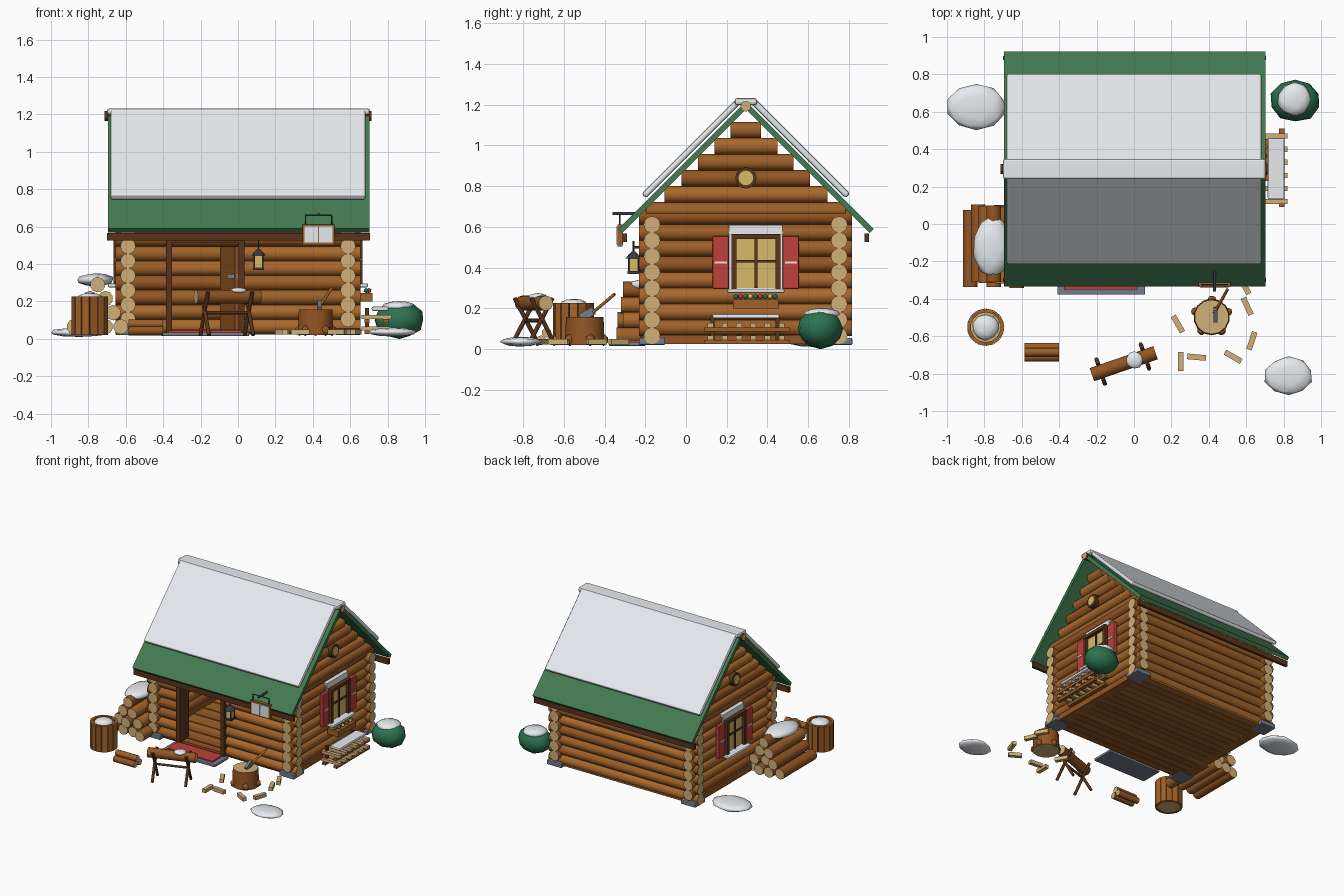
import bpy, bmesh, math, random
from mathutils import Vector, Matrix, Euler

if "Cube" in bpy.data.objects:
    bpy.data.objects.remove(bpy.data.objects["Cube"])
random.seed(4)
YC = 0.294  # ridge line


def mat(name, hexa):
    m = bpy.data.materials.new(name)
    rgb = [(int(hexa[i:i + 2], 16) / 255) ** 2.2 for i in (0, 2, 4)]
    m.diffuse_color = (*rgb, 1)
    m.use_nodes = True
    m.node_tree.nodes["Principled BSDF"].inputs["Base Color"].default_value = m.diffuse_color
    return m


BARK = [mat("bark_%d" % i, h) for i, h in enumerate(("A8682F", "9C602C", "925628"))]
END, DARK, GREEN = mat("cut_wood", "D0AE78"), mat("dark_wood", "593721"), mat("green", "457A52")
SNOW, RED, STONE = mat("snow", "E6EAEE"), mat("red", "BE423C"), mat("stone", "737C8A")
GLASS, IRON, LEAF = mat("glass", "D8B868"), mat("iron", "3A3D42"), mat("leaf", "2F7250")


def bark():
    return random.choice(BARK)


def finish(name, bm, mats, bevel=0):
    me = bpy.data.meshes.new(name)
    bm.to_mesh(me)
    bm.free()
    for m in mats:
        me.materials.append(m)
    ob = bpy.data.objects.new(name, me)
    bpy.context.collection.objects.link(ob)
    if bevel:
        b = ob.modifiers.new("bevel", 'BEVEL')
        b.width, b.segments = bevel, 2
    return ob


def box(name, c, s, m, rot=(0, 0, 0), bevel=0):
    bm = bmesh.new()
    bmesh.ops.create_cube(bm, size=1, matrix=Matrix.Diagonal((*s, 1)))
    ob = finish(name, bm, [m], bevel)
    ob.location, ob.rotation_euler = c, rot
    return ob


def span(name, x, y, z, m, bevel=0):
    c = [(a + b) / 2 for a, b in (x, y, z)]
    return box(name, c, [b - a for a, b in (x, y, z)], m, bevel=bevel)


def rod(name, p, q, r, m, end=None, n=12, r2=None):
    p, q = Vector(p), Vector(q)
    bm = bmesh.new()
    bmesh.ops.create_cone(bm, cap_ends=True, segments=n, radius1=r, radius2=r if r2 is None else r2,
                          depth=(q - p).length)
    for f in bm.faces:
        cap = abs(f.normal.z) > 0.95
        f.smooth = not cap and n > 6
        f.material_index = 1 if cap else 0
    ob = finish(name, bm, [m, end or m])
    ob.location = (p + q) / 2
    ob.rotation_euler = (q - p).to_track_quat('Z', 'Y').to_euler()
    return ob


def blob(name, c, s, m, sub=2, jitter=0.05):
    bm = bmesh.new()
    bmesh.ops.create_icosphere(bm, subdivisions=sub, radius=1)
    for v in bm.verts:
        v.co *= 1 + random.uniform(-jitter, jitter)
        v.co = Vector(a * b for a, b in zip(v.co, s))
    for f in bm.faces:
        f.smooth = True
    ob = finish(name, bm, [m])
    ob.location = c
    return ob


# log walls, courses interlocking at the corners
P, R = 0.078, 0.041
YF, YB, XW = -0.167, 0.752, 0.588
for i in range(8):
    z = 0.065 + P * i
    rod("back_log", (-0.655, YB, z), (0.655, YB, z), R, bark(), END)
    for a, b in ([(-0.655, -0.38), (0.03, 0.655)] if i < 6 else [(-0.655, 0.655)]):
        rod("front_log", (a, YF, z), (b, YF, z), R, bark(), END)
    for sx in (-XW, XW):
        rod("side_log", (sx, -0.23, z + P / 2), (sx, 0.815, z + P / 2), R, bark(), END)
for sx in (-XW, XW):
    span("sill_log", (sx - 0.035, sx + 0.035), (-0.2, 0.79), (0.025, 0.07), BARK[2])
    for k, h in enumerate((0.49, 0.4, 0.315, 0.235, 0.155, 0.075)):
        z = 0.68 + 0.079 * k
        rod("gable_log", (sx, YC - h, z), (sx, YC + h, z), R, bark())
    for y in (YF, YB):
        span("corner_stone", (sx - 0.065, sx + 0.065), (y - 0.065, y + 0.065), (0.02, 0.055), STONE, 0.006)

# floor planks
for i in range(16):
    y = -0.19 + 0.061 * i
    span("floor_plank", (-0.61, 0.61), (y, y + 0.056), (0.025, 0.045 + 0.004 * (i % 2)), bark())

# roof slopes, snow sheets, fascia
for s in (-1, 1):
    rot = (-s * math.pi / 4, 0, 0)
    box("roof_slope", (0.004, YC + s * 0.308, 1.197 - 0.308), (1.4, 0.875, 0.028), GREEN, rot)
    box("roof_snow", (0, YC + s * 0.268, 1.235 - 0.25), (1.365, 0.66, 0.032), SNOW, rot, 0.012)
    y = YC + s * 0.594
    span("eave_fascia", (-0.7, 0.705), (y - 0.011, y + 0.011), (0.525, 0.567), DARK)
rod("ridge_pole", (-0.715, YC, 1.192), (0.715, YC, 1.192), 0.026, DARK, END)
span("ridge_snow", (-0.7, 0.705), (YC - 0.055, YC + 0.055), (1.198, 1.232), SNOW, 0.012)

# doorway, door left ajar, step and mat
for x in (-0.37, 0.02):
    span("door_post", (x - 0.016, x + 0.016), (-0.225, -0.11), (0.03, 0.54), DARK)
span("door_lintel", (-0.385, 0.035), (-0.225, -0.11), (0.515, 0.55), DARK)
box("door_panel", (-0.045, 0.03, 0.285), (0.025, 0.29, 0.47), BARK[2], (0, 0, math.radians(16)))
box("door_latch", (-0.03, -0.1, 0.335), (0.06, 0.02, 0.025), STONE)
span("door_step", (-0.41, 0.06), (-0.378, -0.2), (0.015, 0.035), STONE, 0.005)
span("door_mat", (-0.375, 0.02), (-0.35, -0.22), (0.035, 0.045), RED)

# side windows with shutters, and round gable windows
for s in (-1, 1):
    X = lambda a, b: sorted((s * a, s * b))
    yw = 0.343 if s > 0 else 0.31
    Y = lambda a, b: (yw + a, yw + b)
    span("window_snow_frame", X(0.58, 0.635), Y(-0.132, 0.132), (0.285, 0.61), SNOW)
    span("window_glass", X(0.6, 0.642), Y(-0.1, 0.1), (0.3, 0.545), GLASS)
    for a in (-0.108, 0.108):
        span("window_jamb", X(0.6, 0.665), Y(a - 0.012, a + 0.012), (0.285, 0.56), DARK)
    span("window_head", X(0.6, 0.668), Y(-0.12, 0.12), (0.54, 0.565), DARK)
    span("window_mullion", X(0.6, 0.652), Y(-0.007, 0.007), (0.3, 0.545), DARK)
    span("window_rail", X(0.6, 0.65), Y(-0.1, 0.1), (0.424, 0.438), DARK)
    span("window_sill_snow", X(0.6, 0.695), Y(-0.14, 0.14), (0.275, 0.296), SNOW, 0.007)
    for a in (-0.172, 0.172):
        span("shutter", X(0.625, 0.655), Y(a - 0.04, a + 0.04), (0.295, 0.555), RED, 0.006)
        span("shutter_batten", X(0.65, 0.66), Y(a - 0.03, a + 0.03), (0.42, 0.43), SNOW)
    rod("round_window_ring", (s * 0.6, YC, 0.84), (s * 0.648, YC, 0.84), 0.052, DARK, n=16)
    rod("round_window_glass", (s * 0.61, YC, 0.84), (s * 0.655, YC, 0.84), 0.036, GLASS, n=16)

# flower box under the right window
span("flower_box", (0.625, 0.72), (0.23, 0.455), (0.2, 0.245), BARK[1])
for i in range(9):
    blob("flower", (0.685 + 0.015 * (i % 2), 0.245 + 0.024 * i, 0.258), (0.014, 0.014, 0.014),
         (LEAF, RED, LEAF, GLASS)[i % 4], 1)

# slatted rack with snow beside the right wall
for z in (0.045, 0.105):
    for x in (0.69, 0.79):
        span("rack_rail", (x - 0.014, x + 0.014), (0.09, 0.51), (z - 0.02, z), BARK[1])
    for i in range(6):
        y = 0.12 + 0.07 * i
        span("rack_slat", (0.66, 0.82), (y - 0.014, y + 0.014), (z, z + 0.022), END)
for y in (0.13, 0.45):
    span("rack_post", (0.68, 0.70), (y - 0.01, y + 0.01), (0.03, 0.165), DARK)
span("rack_snow", (0.715, 0.805), (0.13, 0.46), (0.15, 0.172), SNOW, 0.008)

# firewood pile with snow
for row in range(4):
    for k in range(4 - row):
        x, z = -0.875 + 0.083 * k + 0.0415 * row, 0.065 + 0.075 * row
        j = random.uniform(-0.02, 0.02)
        rod("firewood", (x, -0.325 + j, z), (x, 0.085 + j, z), 0.041, bark(), END, 10)
blob("firewood_snow", (-0.76, -0.12, 0.315), (0.1, 0.165, 0.035), SNOW)

# barrel with staves
bx, by = -0.793, -0.552
for i in range(14):
    a = 2 * math.pi * i / 14
    box("barrel_stave", (bx + 0.088 * math.cos(a), by + 0.088 * math.sin(a), 0.123),
        (0.02, 0.04, 0.205), BARK[i % 3], (0, 0, a))
rod("barrel_body", (bx, by, 0.022), (bx, by, 0.21), 0.086, END, n=14)
blob("barrel_snow", (bx, by, 0.215), (0.07, 0.07, 0.032), SNOW)

# small log bundle
for y, z in ((-0.658, 0.043), (-0.712, 0.043), (-0.685, 0.08)):
    rod("bundle_log", (-0.585, y, z), (-0.4, y, z), 0.024, bark(), END, 10)

# sawhorse with crossed legs, log and snow
c, d, n = Vector((-0.055, -0.747, 0)), Vector((0.945, 0.326, 0)), Vector((-0.326, 0.945, 0))
up = Vector((0, 0, 1))
rod("sawhorse_log", c - d * 0.18 + up * 0.225, c + d * 0.18 + up * 0.225, 0.037, BARK[2], END)
for t in (-0.13, 0.12):
    for s in (-1, 1):
        rod("sawhorse_leg", c + d * t + n * s * 0.07 + up * 0.02, c + d * t - n * s * 0.055 + up * 0.25,
            0.011, DARK, n=8)
rod("sawhorse_brace", c - d * 0.13 + up * 0.14, c + d * 0.12 + up * 0.14, 0.009, DARK, n=8)
blob("sawhorse_snow", (0.003, -0.728, 0.258), (0.046, 0.046, 0.016), SNOW)

# chopping stump, roots and axe
sx, sy = 0.415, -0.497
rod("stump", (sx, sy, 0.02), (sx, sy, 0.157), 0.098, BARK[2], END, 14, 0.092)
for i in range(5):
    a = 2 * math.pi * i / 5 + 0.3
    blob("stump_root", (sx + 0.092 * math.cos(a), sy + 0.092 * math.sin(a), 0.045),
         (0.025, 0.025, 0.03), BARK[2], 1)
rod("axe_handle", (0.43, -0.475, 0.165), (0.5, -0.35, 0.27), 0.008, BARK[0], n=8)
box("axe_head", (0.435, -0.485, 0.172), (0.022, 0.075, 0.04), STONE, (0.5, 0, 0))
for x, y, a in ((0.235, -0.535, -60), (0.605, -0.44, -65), (0.63, -0.625, 72), (0.53, -0.71, -30),
                (0.335, -0.712, -5), (0.25, -0.735, 90), (0.59, -0.33, -60)):
    box("wood_chip", (x, y, 0.036), (0.1, 0.03, 0.028), END, (0, 0, math.radians(a)))

# lantern by the door
lx, ly = 0.11, -0.258
span("lantern_base", (lx - 0.03, lx + 0.03), (ly - 0.03, ly + 0.03), (0.368, 0.382), IRON)
span("lantern_glass", (lx - 0.022, lx + 0.022), (ly - 0.022, ly + 0.022), (0.38, 0.445), GLASS)
for a in (-0.023, 0.023):
    for b in (-0.023, 0.023):
        rod("lantern_bar", (lx + a, ly + b, 0.375), (lx + a, ly + b, 0.45), 0.004, IRON, n=6)
rod("lantern_cap", (lx, ly, 0.445), (lx, ly, 0.48), 0.04, IRON, n=8, r2=0.008)
rod("lantern_hook", (lx, ly, 0.47), (lx, ly, 0.53), 0.004, IRON, n=6)
rod("lantern_arm", (lx, ly, 0.5), (lx, -0.17, 0.5), 0.006, IRON, n=6)

# hanging board on an iron bracket
gx, gy = 0.431, -0.325
span("board_frame", (gx - 0.085, gx + 0.085), (gy - 0.012, gy + 0.012), (0.503, 0.612), BARK[1])
for s in (-1, 1):
    x = gx + s * 0.039
    span("board_panel", (x - 0.036, x + 0.036), (gy - 0.016, gy + 0.016), (0.514, 0.601), SNOW)
    rod("board_hanger", (gx + s * 0.07, gy, 0.61), (gx + s * 0.07, gy, 0.66), 0.004, IRON, n=6)
rod("board_crossbar", (gx - 0.072, gy, 0.66), (gx + 0.072, gy, 0.66), 0.004, IRON, n=6)
rod("board_bracket", (gx, -0.362, 0.665), (gx, -0.24, 0.665), 0.008, IRON, n=8)

# snowy bush and ground drifts
blob("bush", (0.862, 0.66, 0.1), (0.135, 0.115, 0.1), LEAF, 2, 0.04)
blob("bush_snow", (0.858, 0.665, 0.172), (0.09, 0.09, 0.03), SNOW)
blob("drift_left", (-0.843, 0.627, 0.035), (0.16, 0.125, 0.025), SNOW)
blob("drift_front", (0.827, -0.812, 0.036), (0.13, 0.1, 0.024), SNOW)
